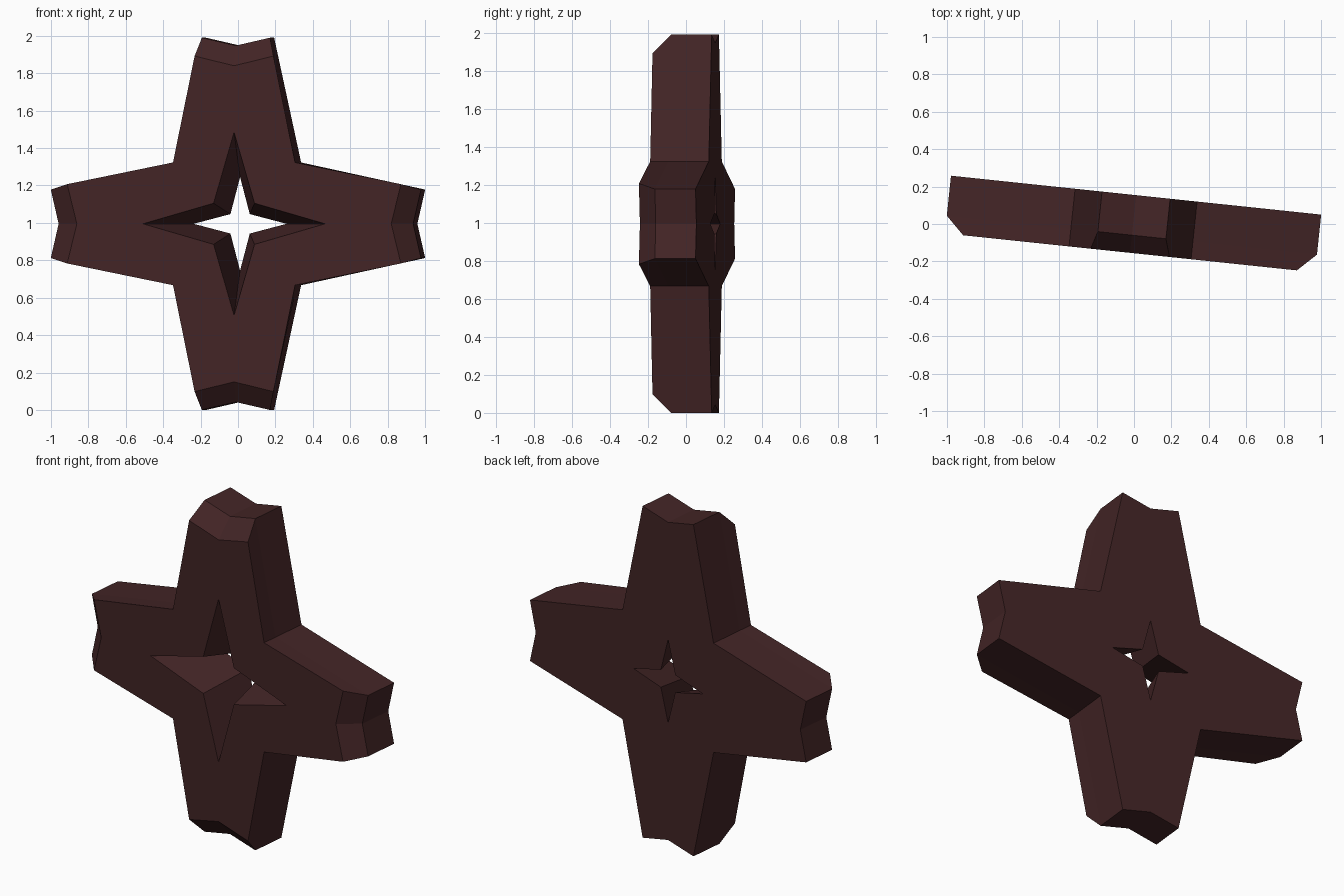
import bpy, bmesh
from math import radians
from mathutils import Matrix, Vector

cube = bpy.data.objects.get("Cube")
if cube:
    bpy.data.objects.remove(cube, do_unlink=True)

mat = bpy.data.materials.new("dark_brown")
mat.use_nodes = True
colour = (0.056, 0.018, 0.019, 1)
mat.diffuse_color = colour
bsdf = mat.node_tree.nodes["Principled BSDF"]
bsdf.inputs["Base Color"].default_value = colour
bsdf.inputs["Roughness"].default_value = 0.9

bm = bmesh.new()
HALF = 0.155


def ring(points, depth):
    """Repeat one arm's (across, outward) points around four arms."""
    verts = []
    for k in range(4):
        turn = Matrix.Rotation(radians(90 * k), 4, "Y")
        verts += [bm.verts.new(turn @ Vector((a, depth, r))) for a, r in points]
    return verts


def outer(width, reach, notch, depth):
    return ring([(-0.328, 0.328), (-width, reach), (0, notch), (width, reach)], depth)


def bridge(a, b):
    n = len(a)
    for i in range(n):
        j = (i + 1) % n
        bm.faces.new((a[i], a[j], b[j], b[i]))


def cap(out, star):
    """One flat face per arm, between the outline and the star opening."""
    for k in range(4):
        rim = [out[(4 * k + i) % 16] for i in range(5)]
        hole = [star[(2 * k + i) % 8] for i in (2, 1, 0)]
        bm.faces.new(rim + hole)


# Outline with notched tips, bevelled toward the front
back = outer(0.183, 0.995, 0.953, HALF)
middle = outer(0.183, 0.995, 0.953, -0.06)
front = outer(0.212, 0.897, 0.845, -HALF)
bridge(back, middle)
bridge(middle, front)

# Star opening, tapering toward the back
star_front = ring([(-0.11, 0.11), (0, 0.49)], -HALF)
star_back = ring([(-0.052, 0.052), (0, 0.25)], HALF)
bridge(star_front, star_back)
cap(front, star_front)
cap(back, star_back)

bmesh.ops.recalc_face_normals(bm, faces=bm.faces)
bm.transform(Matrix.Translation((-0.005, 0, 0.995)) @ Matrix.Rotation(radians(-6), 4, "Z"))

mesh = bpy.data.meshes.new("four_point_star")
bm.to_mesh(mesh)
bm.free()
mesh.materials.append(mat)
star = bpy.data.objects.new("four_point_star", mesh)
bpy.context.collection.objects.link(star)
